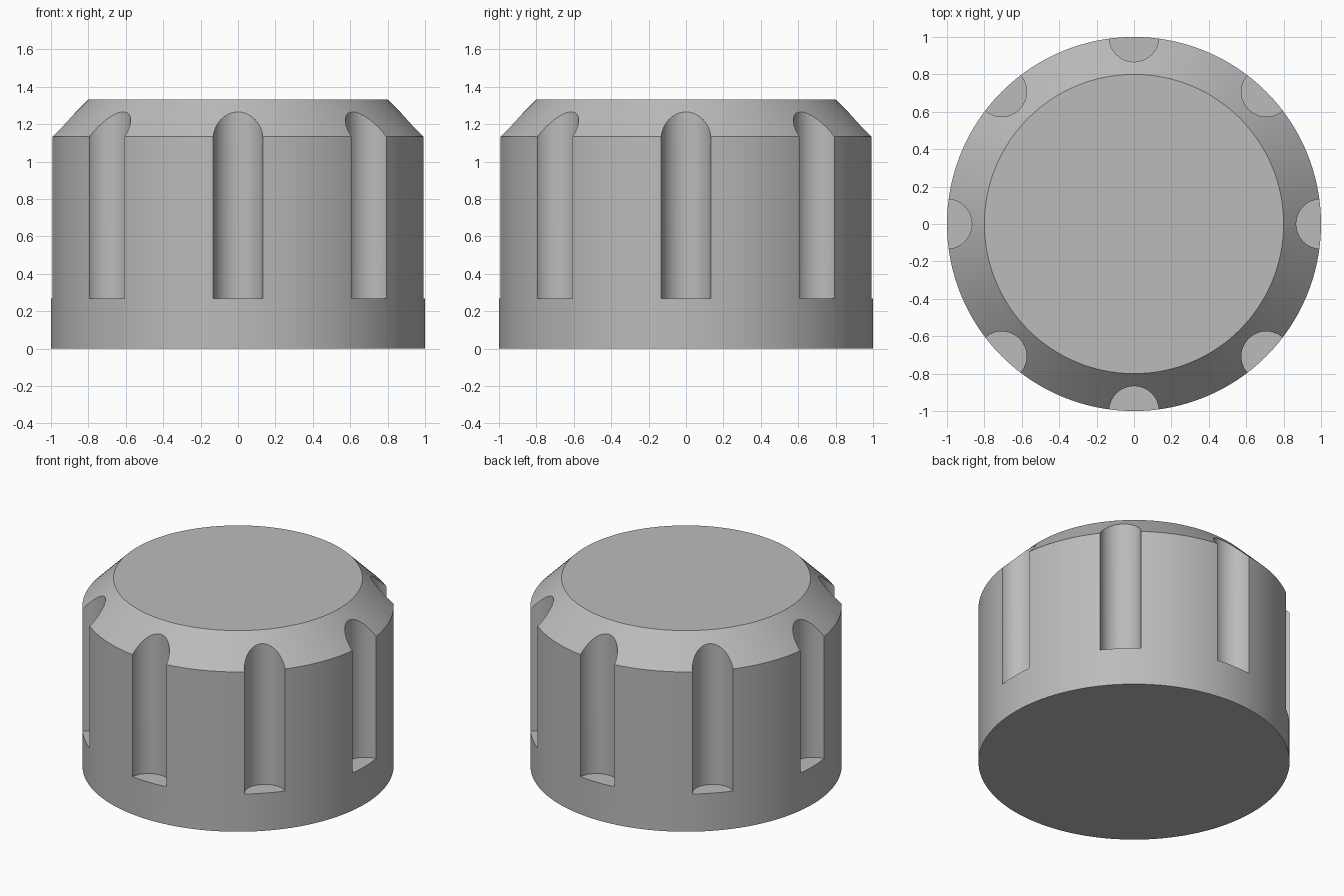
import bpy
import bmesh
from math import cos, sin, tau, radians
from mathutils import Matrix

if "Cube" in bpy.data.objects:
    bpy.data.objects.remove(bpy.data.objects["Cube"])

RADIUS, HEIGHT, CHAMFER = 1.0, 1.333, 0.2
GROOVE_R, GROOVE_FLOOR, GROOVES = 0.133, 0.267, 8

grey = bpy.data.materials.new("plain grey")
grey.use_nodes = True
colour = (0.5, 0.5, 0.5, 1)
grey.diffuse_color = colour
grey.node_tree.nodes["Principled BSDF"].inputs["Base Color"].default_value = colour


def make_object(name, bm):
    mesh = bpy.data.meshes.new(name)
    bmesh.ops.recalc_face_normals(bm, faces=bm.faces)
    bm.to_mesh(mesh)
    bm.free()
    mesh.materials.append(grey)
    obj = bpy.data.objects.new(name, mesh)
    bpy.context.collection.objects.link(obj)
    return obj


# Knob body: a lathed cylinder with a chamfered upper rim
bm = bmesh.new()
segments = 128
profile = [(RADIUS, 0), (RADIUS, HEIGHT - CHAMFER), (RADIUS - CHAMFER, HEIGHT)]
rings = [[bm.verts.new((r * cos(tau * i / segments), r * sin(tau * i / segments), z))
          for i in range(segments)] for r, z in profile]
for low, high in zip(rings, rings[1:]):
    for i in range(segments):
        j = (i + 1) % segments
        bm.faces.new((low[i], low[j], high[j], high[i]))
bm.faces.new(rings[0][::-1])
bm.faces.new(rings[-1])
knob = make_object("knob_body", bm)

# Grip grooves: upright cylinders centred on the rim
bm = bmesh.new()
depth = HEIGHT
for k in range(GROOVES):
    a = tau * k / GROOVES
    place = Matrix.Translation((RADIUS * cos(a), RADIUS * sin(a), GROOVE_FLOOR + depth / 2))
    bmesh.ops.create_cone(bm, cap_ends=True, segments=48, radius1=GROOVE_R,
                          radius2=GROOVE_R, depth=depth, matrix=place)
cutter = make_object("groove_cutter", bm)
cutter.hide_render = True

# Cut the grooves, then drop the cutter
cut = knob.modifiers.new("grooves", 'BOOLEAN')
cut.operation = 'DIFFERENCE'
cut.solver = 'EXACT'
cut.object = cutter
bpy.ops.object.select_all(action='DESELECT')
knob.select_set(True)
bpy.context.view_layer.objects.active = knob
bpy.ops.object.modifier_apply(modifier=cut.name)
bpy.data.objects.remove(cutter)
bpy.ops.object.shade_smooth_by_angle(angle=radians(30))
